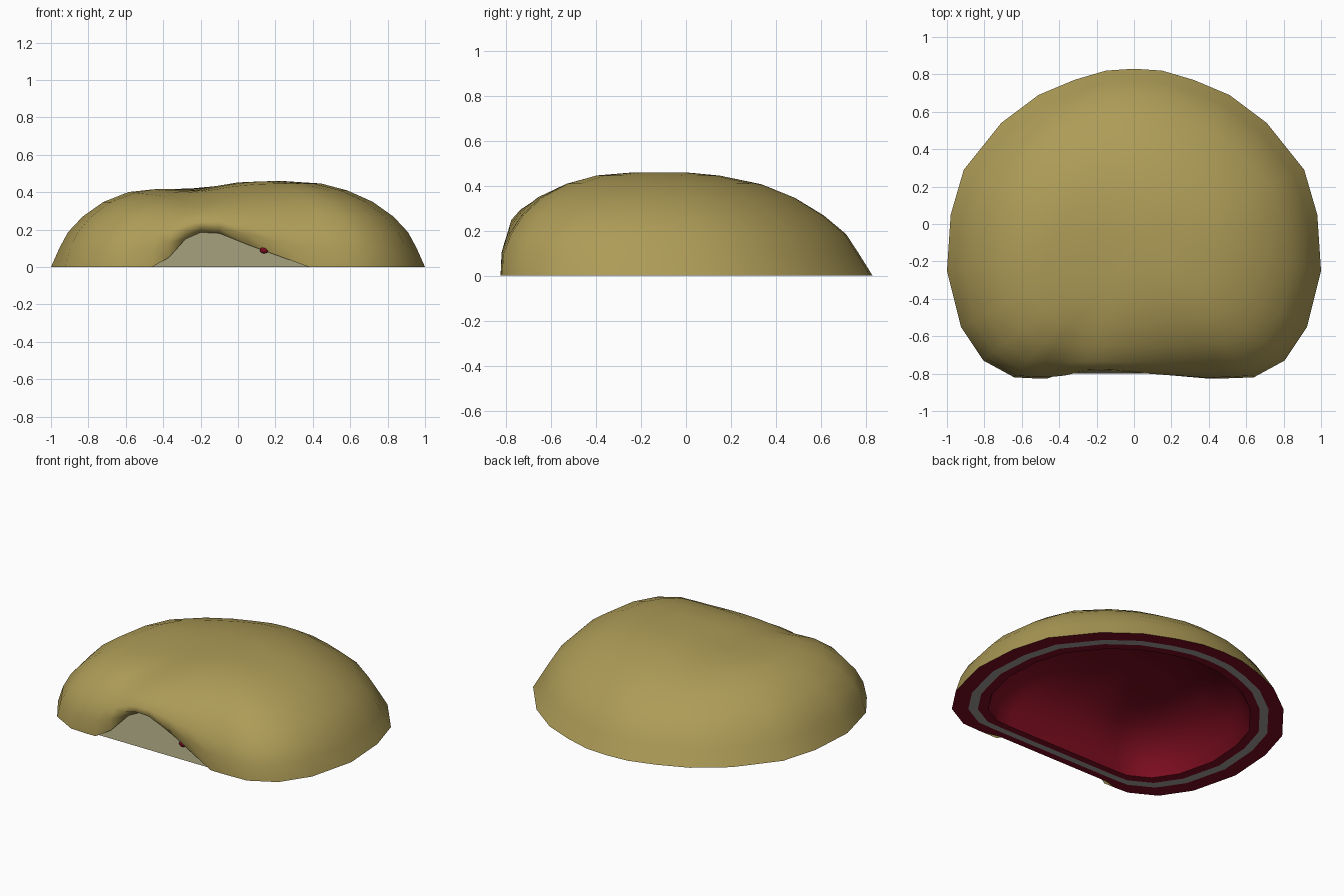
import bpy, bmesh, math

if "Cube" in bpy.data.objects:
    bpy.data.objects.remove(bpy.data.objects["Cube"])

def material(name, rgb):
    m = bpy.data.materials.new(name)
    m.diffuse_color = (*rgb, 1)
    m.use_nodes = True
    m.node_tree.nodes["Principled BSDF"].inputs["Base Color"].default_value = m.diffuse_color
    return m

OLIVE = material("olive skin", (0.42, 0.33, 0.095))
RED = material("dark red", (0.20, 0.004, 0.014))
GREY = material("warm grey", (0.36, 0.34, 0.32))
PALE = material("olive grey", (0.31, 0.29, 0.165))

CX, CY, H = 0.0, -0.08, 0.465
# Footprint: mirrored half plus an uneven run of points along the front lip
half = [(0.15, 0.82), (0.32, 0.77), (0.51, 0.69), (0.71, 0.54), (0.91, 0.29),
        (0.98, 0.05), (1.0, -0.25), (0.925, -0.55), (0.805, -0.73), (0.64, -0.82)]
lip_x = [0.5, 0.38, 0.2, 0.05, -0.1, -0.2, -0.28, -0.37, -0.46, -0.54]
outline = [(0, 0.83)] + half + [(x, -0.825) for x in lip_x] + [(-x, y) for x, y in reversed(half)]
N = len(outline)

# Height fraction, then radius fraction toward back, side and front
PROFILE = [(0, 1, 1, 1), (.22, .93, .945, 1), (.40, .87, .90, .955), (.58, .76, .82, .885),
           (.75, .62, .71, .77), (.88, .46, .58, .61), (.96, .27, .45, .42), (.99, .13, .24, .23)]
NOTCH = [(-.46, 0), (-.37, .05), (-.28, .15), (-.2, .185), (-.1, .18), (.05, .12), (.2, .065), (.38, 0)]

def notch(x):
    for (a, za), (b, zb) in zip(NOTCH, NOTCH[1:]):
        if a <= x <= b:
            return za + (zb - za) * (x - a) / (b - a)
    return 0

def dent(x, y):
    return 0.055 * math.exp(-((x + .28) / .17) ** 2 / 2 - ((y + .3) / .5) ** 2 / 2)

def dome_rings(scale, height, lip):
    rings = []
    for f, back, side, front in PROFILE:
        ring = []
        for ox, oy in outline:
            dx, dy = ox - CX, oy - CY
            w = dy / math.hypot(dx, dy)
            s = side + (back - side) * w if w > 0 else side + (front - side) * -w
            x, y = CX + dx * s * scale, CY + dy * s * scale
            z = height * f - dent(x, y) * f ** 2
            if lip and oy < -0.8:
                n = notch(ox)
                z += n * (1 - f) ** 2
                y += 0.11 * n / 0.185 * (1 - f) ** 4
            ring.append((x, y, z))
        rings.append(ring)
    return rings

def skin(name, rings, apex, mats, index=lambda k: 0, smooth_from=0, flip=False):
    bm = bmesh.new()
    rows = [[bm.verts.new(p) for p in r] for r in rings]
    top = bm.verts.new(apex)
    for k, a in enumerate(rows):
        for i in range(N):
            j = (i + 1) % N
            if k + 1 < len(rows):
                b = rows[k + 1]
                vs = [a[i], b[i], b[j], a[j]]
            else:
                vs = [a[i], top, a[j]]
            f = bm.faces.new(vs[::-1] if flip else vs)
            f.material_index = index(k)
            f.smooth = k >= smooth_from
    me = bpy.data.meshes.new(name)
    bm.to_mesh(me)
    bm.free()
    for m in mats:
        me.materials.append(m)
    ob = bpy.data.objects.new(name, me)
    bpy.context.collection.objects.link(ob)
    return ob

# Outer skin with raised front lip
skin("outer_dome", dome_rings(1, H, True), (CX, CY, H - dent(CX, CY)), [OLIVE])

# Underside rim bands (red, grey, red) and the hollow red inside
def band(s):
    return [(CX + (x - CX) * s, max(CY + (y - CY) * s, -0.80 if -.47 < x < .4 else -1), 0) for x, y in outline]

inner = dome_rings(0.79, 0.37, False)
skin("underside_and_hollow", [band(1), band(.905), band(.85)] + inner,
     (CX, CY, 0.37 - dent(CX, CY)), [RED, GREY],
     index=lambda k: 1 if k == 1 else 0, smooth_from=3, flip=True)

# Pale sloping plate behind the lip notch
me = bpy.data.meshes.new("front_plate")
me.from_pydata([(-.47, -.80, 0), (.40, -.80, 0), (.28, -.70, .21), (-.36, -.70, .21)], [], [(0, 1, 2, 3)])
me.materials.append(PALE)
plate = bpy.data.objects.new("front_plate", me)
bpy.context.collection.objects.link(plate)

# Small red spot at the lip edge
bpy.ops.mesh.primitive_uv_sphere_add(segments=10, ring_count=6, radius=0.025, location=(0.14, -0.775, 0.09))
spot = bpy.context.object
spot.name = "lip_spot"
spot.scale = (1, 0.6, 0.7)
spot.data.materials.append(RED)
bpy.ops.object.shade_smooth()
